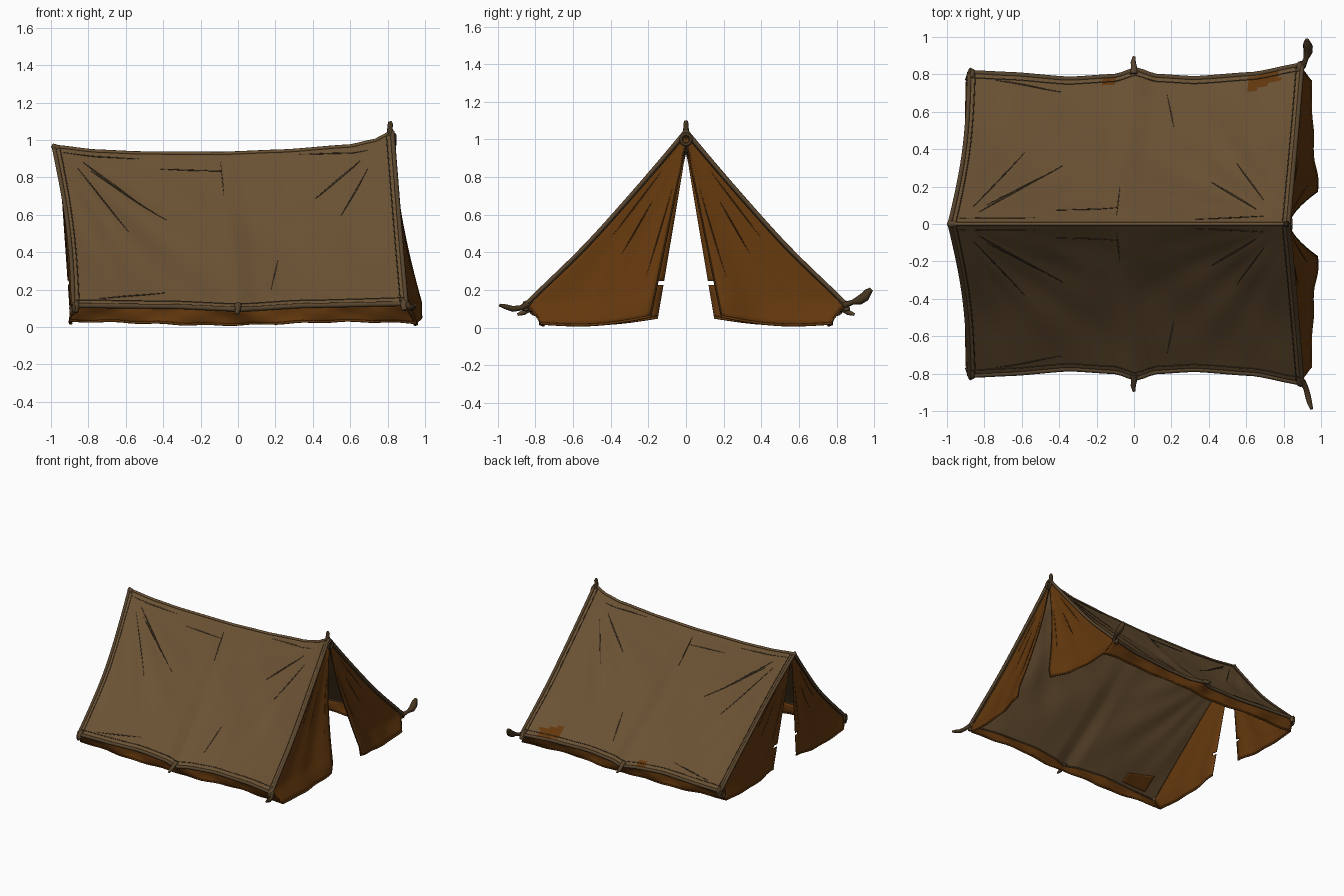
import bpy, bmesh, math
from mathutils import Vector

if "Cube" in bpy.data.objects:
    bpy.data.objects.remove(bpy.data.objects["Cube"])

def material(name, rgb):
    m = bpy.data.materials.new(name)
    m.diffuse_color = (*rgb, 1)
    m.use_nodes = True
    m.node_tree.nodes["Principled BSDF"].inputs["Base Color"].default_value = m.diffuse_color
    return m

CANVAS = material("brown canvas", (0.145, 0.084, 0.034))
HEM = material("dark hem", (0.095, 0.058, 0.026))
LINING = material("orange brown lining", (0.125, 0.039, 0.004))
SEAM = material("dark lining seam", (0.065, 0.025, 0.005))
ROPE = material("dark rope", (0.060, 0.035, 0.014))
CREASE = material("crease ink", (0.050, 0.033, 0.017))

def curve_at(pts, t):
    """Smooth interpolation through (position, value) pairs."""
    if t <= pts[0][0]:
        return pts[0][1]
    for (a, p), (b, q) in zip(pts, pts[1:]):
        if t <= b:
            k = (t - a) / (b - a)
            k = 0.6 * k + 0.4 * k * k * (3 - 2 * k)
            return p + (q - p) * k
    return pts[-1][1]

RIDGE_Z = [(-1, .965), (-.75, .940), (-.5, .930), (0, .928), (.35, .940), (.75, .967), (.9, .997), (1, 1.045)]
EAVE_Y = [(-1, .81), (-.75, .80), (-.4, .775), (-.12, .79), (0, .825),
          (.12, .79), (.35, .778), (.7, .80), (1, .85)]
EAVE_Z = [(-1, .115), (-.4, .11), (0, .095), (.4, .115), (1, .125)]

def roof(u, v, lift=0):
    """Point on the canvas: u along the ridge, v = 0 ridge, +-1 eaves."""
    s, a = (1 if v >= 0 else -1), abs(v)
    end = math.sin(math.pi * a)
    top = Vector((-.08 + .905 * u, 0, curve_at(RIDGE_Z, u)))
    low = Vector((.01 + .89 * u, curve_at(EAVE_Y, u) * s, curve_at(EAVE_Z, u)))
    p = top.lerp(low, a)
    p.x += .025 * end * max(0, -u) ** 3
    sag = -.022 - .006 * (1 - u * u)
    fold = .004 * math.sin(7 * (u + a)) + .003 * math.sin(11 * (u - .8 * a) + 1)
    fold += .004 * math.sin(22 * math.atan2(a + .05, 1.05 - abs(u))) * abs(u) * (1 - u * u) * 2
    return p + Vector((0, .73 * s, .68)) * ((sag + fold) * end + lift)

def grid(name, f, nu, nv, mats, keep=None, pick=None, thick=.006):
    """Cloth sheet from f(a, b) with a, b in 0..1."""
    bm = bmesh.new()
    vs = [[bm.verts.new(f(i / nu, j / nv)) for j in range(nv + 1)] for i in range(nu + 1)]
    for i in range(nu):
        for j in range(nv):
            if keep and not keep((i + .5) / nu, (j + .5) / nv):
                continue
            face = bm.faces.new((vs[i][j], vs[i + 1][j], vs[i + 1][j + 1], vs[i][j + 1]))
            face.smooth = True
            if pick:
                face.material_index = pick((i + .5) / nu, (j + .5) / nv)
    bmesh.ops.recalc_face_normals(bm, faces=bm.faces)
    me = bpy.data.meshes.new(name)
    bm.to_mesh(me)
    bm.free()
    for m in mats:
        me.materials.append(m)
    ob = bpy.data.objects.new(name, me)
    bpy.context.collection.objects.link(ob)
    if thick:
        mod = ob.modifiers.new("thickness", 'SOLIDIFY')
        mod.thickness, mod.offset = thick, 0
    return ob

def tube(name, pts, r, mat, radii=None, closed=False):
    """Round cord through points."""
    cu = bpy.data.curves.new(name, 'CURVE')
    cu.dimensions, cu.bevel_depth, cu.bevel_resolution = '3D', r, 2
    cu.use_fill_caps = True
    sp = cu.splines.new('POLY')
    sp.points.add(len(pts) - 1)
    for k, p in enumerate(pts):
        sp.points[k].co = (*p, 1)
        sp.points[k].radius = radii[k] if radii else 1
    sp.use_cyclic_u = closed
    tmp = bpy.data.objects.new(name + "_path", cu)
    bpy.context.collection.objects.link(tmp)
    me = bpy.data.meshes.new_from_object(tmp.evaluated_get(bpy.context.evaluated_depsgraph_get()))
    bpy.data.objects.remove(tmp)
    me.materials.clear()
    me.materials.append(mat)
    for f in me.polygons:
        f.use_smooth = True
    bpy.context.collection.objects.link(bpy.data.objects.new(name, me))

def steps(n):
    return [k / n for k in range(n + 1)]

# Canvas roof, with small worn patches near the eave of one side
def roof_patch(a, b):
    p = roof(2 * a - 1, 2 * b - 1)
    corner = .61 < p.x < .78 and 0 < p.y - .70 - .40 * (p.x - .61) < .075
    return 1 if corner or (abs(p.x + .14) < .035 and p.y > .745) else 0

grid("roof", lambda a, b: roof(2 * a - 1, 2 * b - 1), 100, 110, [CANVAS, LINING], pick=roof_patch)
grid("inside_patch", lambda a, b: roof(-.86 + .26 * a, -.97 + (.12 - .05 * a) * b, -.006), 14, 8, [LINING], thick=.003)

# Rolled hems along ridge, eaves and gable edges
tube("ridge_hem", [roof(2 * t - 1, 0) for t in steps(40)], .010, CANVAS)
for s, side in ((1, "back"), (-1, "front")):
    tube(side + "_eave_hem", [roof(2 * t - 1, s) for t in steps(48)], .013, HEM)
    tube(side + "_eave_stitch", [roof(2 * t - 1, s * .965, .003) for t in steps(48)], .003, CREASE)
    for e, end in ((1, "right"), (-1, "left")):
        tube(f"{side}_{end}_gable_hem", [roof(e, s * t) for t in steps(24)], .012, HEM)
        tube(f"{side}_{end}_gable_stitch", [roof(e * .965, s * t, .003) for t in steps(24)], .003, CREASE)

# Ink-like crease strips: u0, v0, u1, v1, width
CREASES = [(-.84, .08, -.50, .34, .010), (-.88, .12, -.62, .50, .007), (-.80, .13, -.38, .42, .007),
           (.80, .10, .52, .30, .009), (.84, .16, .66, .42, .007), (-.38, .10, -.02, .11, .006),
           (-.02, .06, -.02, .26, .006), (-.84, .955, -.44, .91, .007), (.20, .88, .26, .68, .006),
           (-.95, .035, -.5, .04, .006), (.45, .03, .85, .05, .006)]
for k, (u0, v0, u1, v1, w) in enumerate(CREASES):
    d = Vector((u1 - u0, v1 - v0)).normalized()
    for s in (1, -1):
        def strip(a, b):
            h = w * (b - .5) * math.sin(math.pi * (.08 + .84 * a))
            return roof(u0 + (u1 - u0) * a - d.y * h, s * (v0 + (v1 - v0) * a + d.x * h), .0055)
        grid(f"crease_{k}_{'back' if s > 0 else 'front'}", strip, 24, 1, [CREASE], thick=.002)

# Lower skirt hanging under each eave
def skirt(a, q, s):
    u = 2 * a - 1
    p = roof(u, s)
    low = Vector((.025 + .92 * u, s * (.765 + .010 * math.sin(9 * u)),
                  .024 + .009 * math.sin(4 * u - 1) + .003 * math.sin(23 * u)))
    p = (p - Vector((0, .012 * s, .006))).lerp(low, q)
    p.y += s * .008 * math.sin(math.pi * q) * math.sin(17 * u)
    return p

# Door flaps: a = 0 at the opening, 1 at the gable edge; t runs down
def flap(a, t, s, e):
    if t < .9:
        outer = roof(e * .985, s * t / .9) - Vector((0, .008 * s, .01))
    else:
        outer = roof(e * .985, s).lerp(skirt((e + 1) / 2, 1, s), (t - .9) / .1)
    if e > 0:
        inner = Vector((.83 + .17 * min(t, .92) ** 1.6, s * (.004 + .185 * t), .97 - .91 * t))
    else:
        inner = Vector((-.955 + .06 * t, s * (.004 + .145 * t), .92 - .865 * t))
    p = outer.lerp(inner, 1 - a)
    if e > 0:
        p.x = outer.x + (inner.x - outer.x) * (1 - a) ** 2.2
    p.x += .008 * math.sin(15 * a) * t * (1 - a)
    if t > .9:
        p.z -= .025 * math.sin(math.pi * a) * (t - .9) / .1
    return p

for s, side in ((1, "back"), (-1, "front")):
    grid(side + "_skirt", lambda a, b: skirt(a, b, s), 60, 6, [LINING])
    tube(side + "_skirt_hem", [skirt(t, 1, s) for t in steps(40)], .007, LINING)
    grid(side + "_right_flap", lambda a, b: flap(a, b, s, 1), 20, 40, [LINING])
    # the left flaps have a slit in the opening edge
    grid(side + "_left_flap", lambda a, b: flap(a, b, s, -1), 16, 40, [LINING],
         keep=lambda a, b: not (a < .06 and .785 < b < .81))
    tube(side + "_right_flap_edge", [flap(0, t, s, 1) for t in steps(24)], .005, SEAM)
    for e, end in ((1, "right"), (-1, "left")):
        tube(f"{side}_{end}_flap_hem", [flap(t, 1, s, e) for t in steps(16)], .007, LINING)
        for n, (a, t0, dt) in enumerate(((.12, .2, .6), (.5, .3, .35), (.8, .15, .4))):
            tube(f"{side}_{end}_flap_fold_{n}",
                 [flap(a, t0 + dt * t, s, e) + Vector((.002 * e, 0, 0)) for t in steps(12)],
                 .003, SEAM, [.2 + math.sin(math.pi * t) for t in steps(12)])

    # Rope ties at mid eave, and knotted corner lumps
    tube(side + "_middle_tie", [(0, s * .80, .115), (0, s * .84, .095), (-.004, s * .865, .08),
                                (0, s * .895, .07)], .014, HEM, [1.5, 1.1, 1, .5])
    for e, end in ((1, "right"), (-1, "left")):
        c = roof(e * .985, s)
        tube(f"{side}_{end}_corner_knot", [c - Vector((0, .03 * s, -.02)), c, c + Vector((.005 * e, .008 * s, -.035))],
             .022, HEM, [.5, 1, .7])
    # Small rope rings at the left corners
    tube(side + "_left_ring", [(-.885 + .010 * math.cos(k * math.pi / 8), s * (.80 + .028 * math.cos(k * math.pi / 8)),
                                .10 + .03 * math.sin(k * math.pi / 8)) for k in range(16)], .008, ROPE, closed=True)

# Guy-rope ends at the right corners
tube("front_guy_end", [(.90, -.84, .125), (.92, -.88, .105), (.93, -.92, .10), (.94, -.96, .112), (.95, -.99, .12)],
     .013, ROPE, [1.3, 1.1, 1.2, 1, .6])
tube("back_guy_end", [(.90, .84, .12), (.92, .885, .135), (.93, .92, .145), (.93, .95, .165), (.925, .968, .19), (.925, .985, .205)],
     .022, ROPE, [.8, .6, 1.1, 1.2, .9, .5])

# Peak: pole tip, grommet ring and end cap of the ridge
tube("pole_tip", [(.82, 0, 1.02), (.812, 0, 1.06), (.815, 0, 1.085), (.812, 0, 1.10)], .016, ROPE, [1.4, .9, .9, .5])
tube("peak_ring", [(.838, .026 * math.cos(k * math.pi / 8), 1.0 + .028 * math.sin(k * math.pi / 8))
                   for k in range(16)], .009, ROPE, closed=True)
tube("left_peak_knot", [(-.955, 0, .955), (-.985, 0, .962), (-.995, 0, .955)], .02, HEM, [.8, 1, .5])
